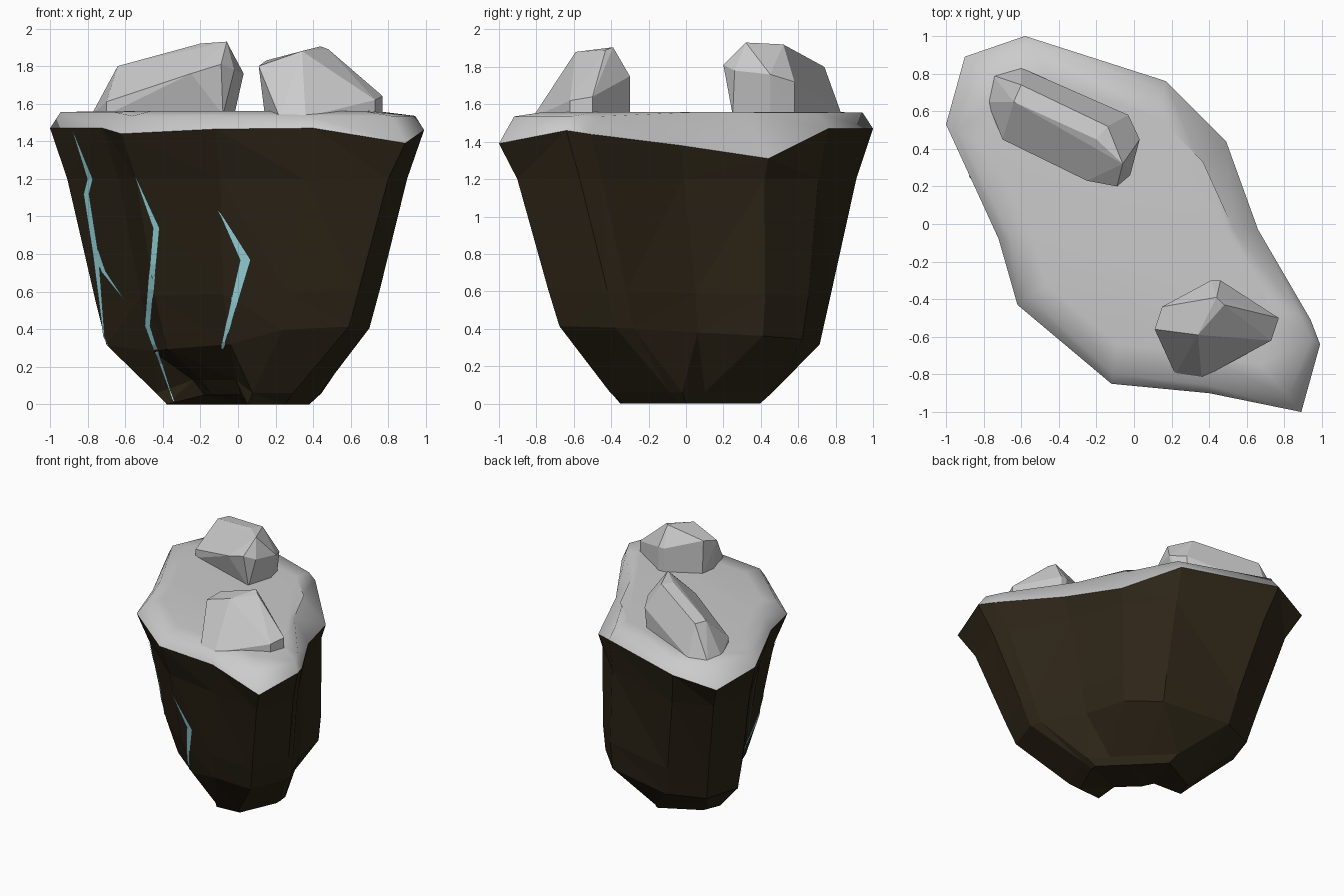
import bpy, bmesh, math
from mathutils import Vector
from mathutils.bvhtree import BVHTree

if "Cube" in bpy.data.objects:
    bpy.data.objects.remove(bpy.data.objects["Cube"])

R2 = math.sqrt(2)


def material(name, rgb):
    m = bpy.data.materials.new(name)
    m.diffuse_color = (*rgb, 1)
    m.use_nodes = True
    m.node_tree.nodes["Principled BSDF"].inputs["Base Color"].default_value = m.diffuse_color
    return m


def make_object(name, bm, mat=None):
    me = bpy.data.meshes.new(name)
    bm.to_mesh(me)
    ob = bpy.data.objects.new(name, me)
    bpy.context.collection.objects.link(ob)
    if mat:
        me.materials.append(mat)
    return ob


def loft(rings):
    bm = bmesh.new()
    rows = [[bm.verts.new(p) for p in r] for r in rings]
    n = len(rows[0])
    for a, b in zip(rows, rows[1:]):
        for i in range(n):
            j = (i + 1) % n
            bm.faces.new((a[i], a[j], b[j], b[i]))
    bm.faces.new(rows[0])
    bm.faces.new(rows[-1][::-1])
    bmesh.ops.recalc_face_normals(bm, faces=bm.faces)
    return bm


# Rim shared by the rock and the top layer
rim = [Vector(p) for p in [
    (-1, .53, 1.47), (-.9, .89, 1.39), (-.58, 1, 1.47), (.17, .76, 1.47),
    (.49, .44, 1.31), (.66, -.03, 1.38), (.94, -.51, 1.44), (.99, -.64, 1.46),
    (.89, -1, 1.39), (.4, -.9, 1.47), (-.12, -.85, 1.465), (-.62, -.43, 1.44),
    (-.72, -.08, 1.47)]]

# Rock body: rim shrunk along its long axis (su, back part bu), back side (sp, limited to cap)
# and front side (sn, at least floor); lift raises the front, tilt the right end
levels = [(1.2, .90, .90, .95, .87, 1, 0, 0, 0), (.58, .73, .72, .95, .71, 1, 0, 0, .03),
          (.36, .67, .66, .92, .59, 1, 0, -.06, .06),
          (.06, .37, .32, 1.0, .30, .30, .08, .07, 0),
          (0, .31, .26, .95, .2, .27, .06, .05, 0)]
rings = [rim]
for z, su, bu, sp, sn, cap, floor, lift, tilt in levels:
    ring = []
    for p in rim:
        v = (p.x + p.y) / R2
        u = (p.x - p.y) / R2 * (bu if v > 0 else su)
        front = v < -.45
        if not front and v < 0:
            sn_here = (sn + 1) / 2
        else:
            sn_here = sn
        v = min(v * sp, cap) if v > 0 else min(v * sn_here, -floor)
        ring.append(Vector(((u + v) / R2, (v - u) / R2, z + tilt * u + lift * front)))
    rings.append(ring)
body = loft(rings)
bmesh.ops.triangulate(body, faces=body.faces[:])
tree = BVHTree.FromBMesh(body)
make_object("rock_body", body, material("dark_rock", (.026, .018, .0085)))

# Top layer: sloped lip, then a gentle rise to a flat top
lip, top = [], []
for p in rim:
    d = Vector((p.x, p.y, 0))
    z = 1.535 if p.y < -.4 else 1.555
    lip.append(p - d.normalized() * (z - p.z) * .75 + Vector((0, 0, z - p.z)))
    top.append(Vector((p.x * .75, p.y * .75, 1.56)))
cap = make_object("top_layer", loft([rim, lip, top]))
for f in cap.data.polygons:
    f.use_smooth = True
bpy.context.view_layer.objects.active = cap
cap.select_set(True)
bpy.ops.object.shade_smooth_by_angle(angle=math.radians(70))

# Boulders: convex chunks
boulders = {
    "long_boulder": [
        (-.7, .45, 1.61), (-.25, .23, 1.76), (-.09, .2, 1.81), (-.02, .26, 1.78),
        (.03, .45, 1.76), (-.06, .32, 1.93), (-.14, .52, 1.92), (-.2, .45, 1.92),
        (-.64, .65, 1.8), (-.6, .74, 1.8), (-.03, .58, 1.72), (-.6, .83, 1.55),
        (-.75, .79, 1.54), (-.78, .65, 1.54), (-.7, .45, 1.54), (-.08, .25, 1.54),
        (-.02, .45, 1.54), (-.05, .58, 1.54)],
    "short_boulder": [
        (.11, -.56, 1.8), (.15, -.44, 1.83), (.34, -.59, 1.88), (.34, -.42, 1.88),
        (.44, -.39, 1.905), (.48, -.43, 1.89), (.41, -.3, 1.75), (.46, -.3, 1.75),
        (.41, -.3, 1.54), (.46, -.3, 1.54), (.77, -.5, 1.64), (.73, -.62, 1.62),
        (.77, -.5, 1.54), (.73, -.62, 1.54), (.36, -.82, 1.53), (.22, -.8, 1.53),
        (.14, -.56, 1.56), (.16, -.44, 1.54)]}
for name, pts in boulders.items():
    bm = bmesh.new()
    for p in pts:
        bm.verts.new(p)
    bmesh.ops.convex_hull(bm, input=bm.verts)
    loose = [v for v in bm.verts if not v.link_faces]
    bmesh.ops.delete(bm, geom=loose, context='VERTS')
    bmesh.ops.dissolve_limit(bm, angle_limit=math.radians(10), verts=bm.verts, edges=bm.edges)
    make_object(name, bm)

# Glowing cracks: (x, z, width) paths projected onto the front of the rock
cracks = {
    "crack_left": [(-.87, 1.45, .005), (-.78, 1.2, .03), (-.80, 1.12, .03),
                   (-.75, .8, .03), (-.7, .3, .005)],
    "crack_branch": [(-.745, .82, .02), (-.71, .71, .025), (-.6, .56, .003)],
    "crack_middle": [(-.54, 1.21, .005), (-.43, .94, .035), (-.475, .42, .03),
                     (-.34, .02, .005)],
    "crack_right": [(-.1, 1.03, .005), (.04, .77, .055), (-.01, .58, .04),
                    (-.08, .3, .015)]}


def project(x, z):
    # slide inward until the ray meets the rock
    for k in range(60):
        q, n, *_ = tree.ray_cast(Vector((x + k * .005, -3, z)), Vector((0, 1, 0)))
        if q is not None:
            return q + n * .008


glow = material("crack_glow", (.35, .75, .8))
for name, path in cracks.items():
    bm = bmesh.new()
    rows = []
    for i, (a, b) in enumerate(zip(path, path[1:])):
        for k in range(i > 0, 9):  # shared corner only once
            t = k / 8
            x, z, w = (p + (q - p) * t for p, q in zip(a, b))
            rows.append([bm.verts.new(project(x + s * w / 2, z)) for s in (-1, 1)])
    for (a, b), (c, d) in zip(rows, rows[1:]):
        bm.faces.new((a, c, d, b))
    make_object(name, bm, glow)
